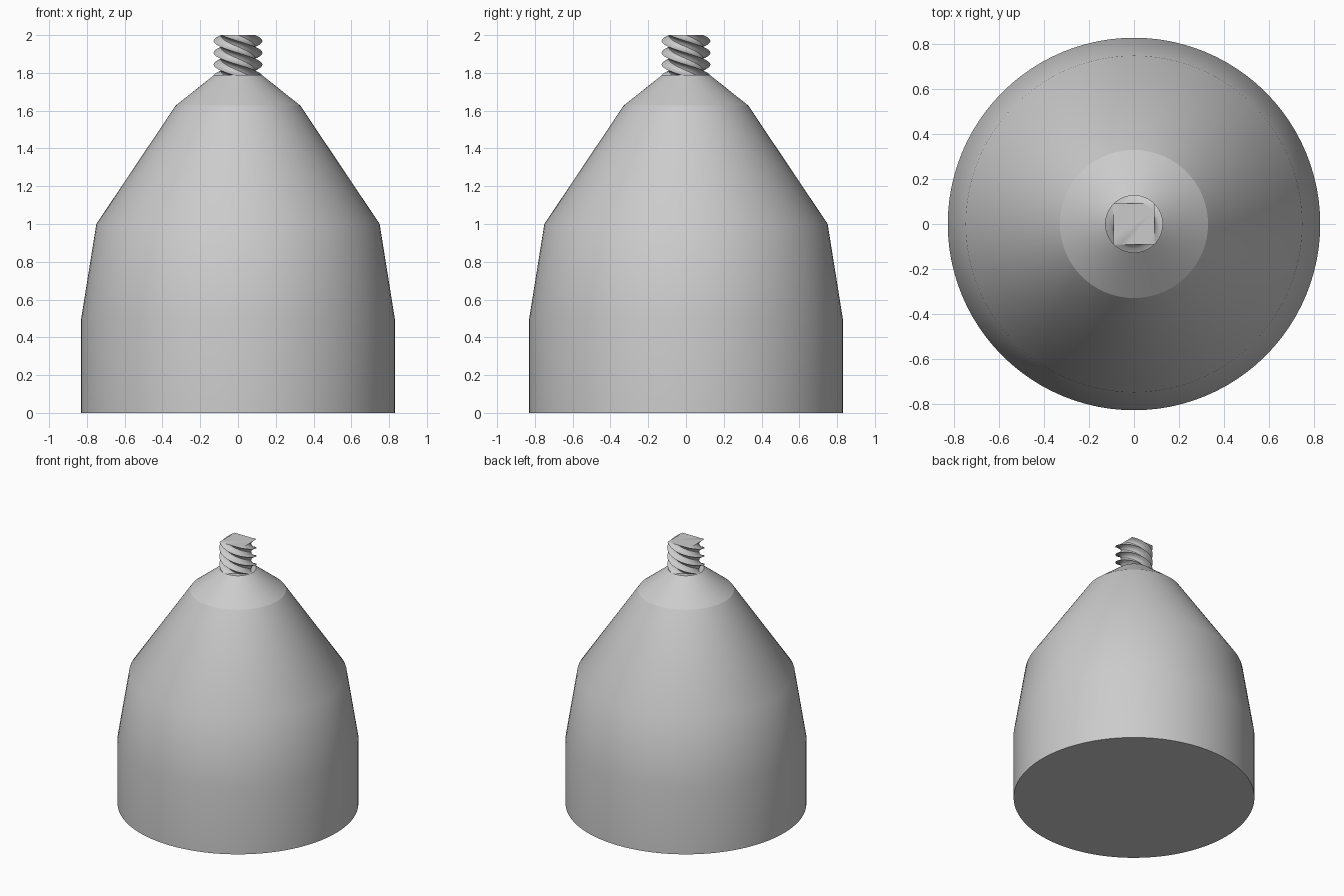
import bpy, bmesh, math

if "Cube" in bpy.data.objects:
    bpy.data.objects.remove(bpy.data.objects["Cube"])

grey = bpy.data.materials.new("light_grey")
grey.diffuse_color = (0.6, 0.6, 0.6, 1)
grey.use_nodes = True
grey.node_tree.nodes["Principled BSDF"].inputs["Base Color"].default_value = grey.diffuse_color


def loft(name, rings, smooth_angle):
    """Skin a stack of point rings, capping both ends."""
    bm = bmesh.new()
    loops = [[bm.verts.new(p) for p in ring] for ring in rings]
    n = len(loops[0])
    for a, b in zip(loops, loops[1:]):
        for i in range(n):
            j = (i + 1) % n
            bm.faces.new((a[i], a[j], b[j], b[i]))
    bm.faces.new(loops[0][::-1])
    bm.faces.new(loops[-1])
    bmesh.ops.recalc_face_normals(bm, faces=bm.faces)
    mesh = bpy.data.meshes.new(name)
    bm.to_mesh(mesh)
    bm.free()
    mesh.materials.append(grey)
    obj = bpy.data.objects.new(name, mesh)
    bpy.context.collection.objects.link(obj)
    bpy.ops.object.select_all(action='DESELECT')
    obj.select_set(True)
    bpy.context.view_layer.objects.active = obj
    bpy.ops.object.shade_smooth_by_angle(angle=math.radians(smooth_angle))
    return obj


def circle(r, z, n=96):
    return [(r * math.cos(2 * math.pi * i / n), r * math.sin(2 * math.pi * i / n), z)
            for i in range(n)]


def square(half, z, turn, cuts=6):
    """Square outline with subdivided sides, turned about z."""
    pts = []
    for side in range(4):
        a = turn + side * math.pi / 2
        for k in range(cuts):
            x, y = half, half * (2 * k / cuts - 1)
            pts.append((x * math.cos(a) - y * math.sin(a),
                        x * math.sin(a) + y * math.cos(a), z))
    return pts


# Main body: cylinder with two tapering sections
loft("body", [circle(r, z) for r, z in
              ((0.83, 0), (0.83, 0.5), (0.75, 1.0), (0.33, 1.627))], 35)

# Shallow cone shoulder, kept separate for its crisp lower edge
loft("shoulder", [circle(0.33, 1.627), circle(0.125, 1.79)], 30)

# Square neck making one full clockwise turn on its way up
steps = 96
base, top = 1.75, 2.0
loft("twisted_neck", [square(0.091, base + (top - base) * i / steps,
                             -2 * math.pi * i / steps)
                      for i in range(steps + 1)], 40)
